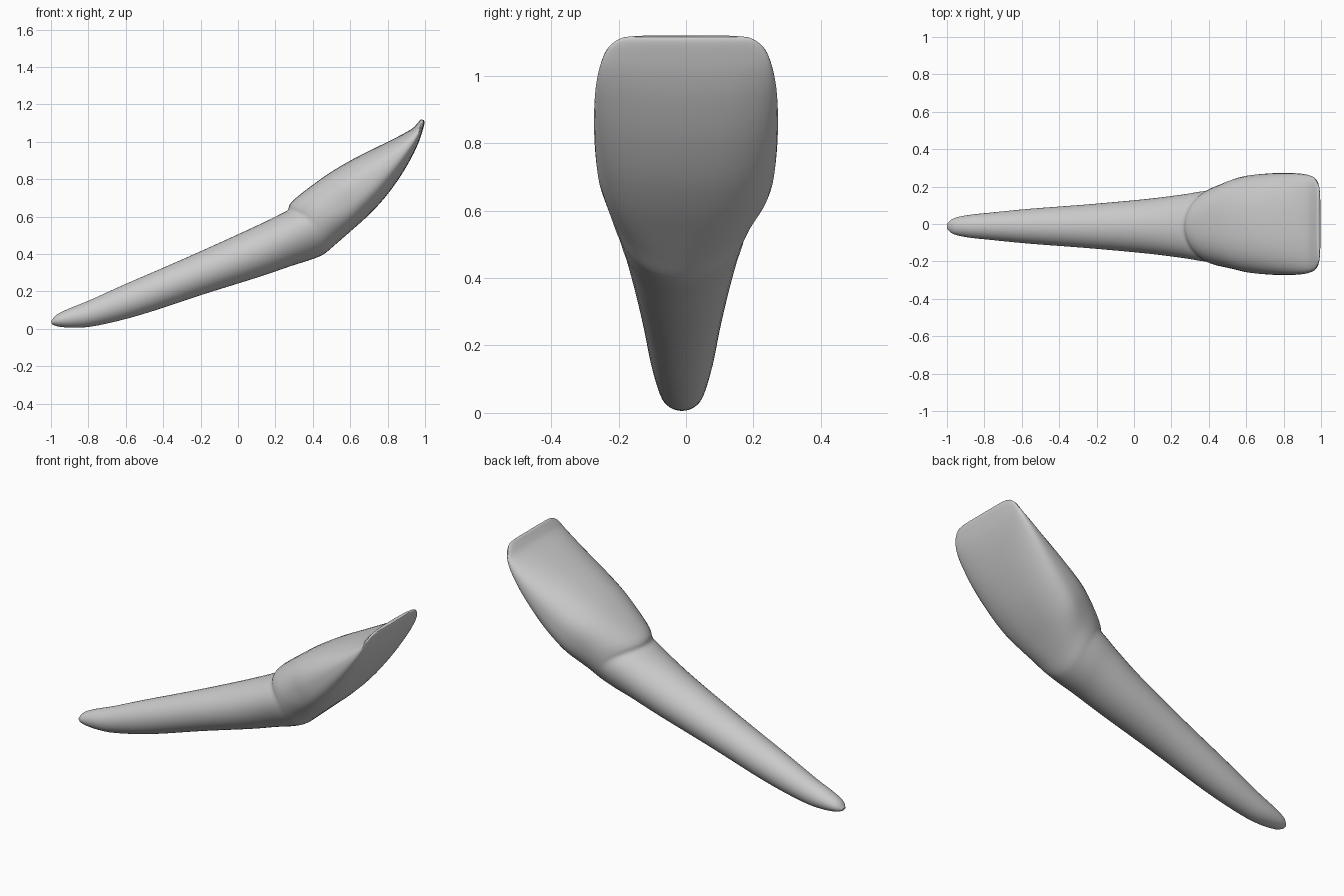
import bpy
import bmesh
import math

SEGMENTS = 40
STEPS = 4

# Cross-sections from root tip to biting edge:
# upper x, upper z, lower x, lower z, half width
SECTIONS = [
    (-1, .04, -.995, .025, .015),
    (-.97, .075, -.96, .012, .042),
    (-.9, .11, -.87, .006, .06),
    (-.8, .15, -.75, .018, .072),
    (-.6, .24, -.52, .075, .093),
    (-.3, .37, -.19, .183, .117),
    (0, .505, .12, .28, .145),
    (.15, .575, .28, .335, .167),
    (.23, .615, .37, .363, .184),
    (.265, .635, .43, .385, .192),
    (.277, .665, .467, .405, .203),
    (.31, .7, .52, .45, .218),
    (.4, .77, .6, .52, .24),
    (.5, .84, .69, .6, .26),
    (.62, .91, .78, .695, .27),
    (.75, .975, .865, .81, .273),
    (.86, 1.03, .93, .92, .268),
    (.93, 1.07, .967, 1, .255),
    (.96, 1.1, .987, 1.06, .235),
    (.975, 1.118, .997, 1.1, .2),
    (.982, 1.12, .995, 1.115, .16),
]


def smooth_step(value, low, high):
    t = min(max((value - low) / (high - low), 0), 1)
    return t * t * (3 - 2 * t)


def spline(a, b, c, d, t):
    """Curve through b and c, steered by a and d."""
    return b + t / 2 * (c - a + t * (2 * a - 5 * b + 4 * c - d
                                     + t * (3 * (b - c) + d - a)))


def refined_sections():
    last = len(SECTIONS) - 1
    for i in range(last):
        around = [SECTIONS[min(max(i + k, 0), last)] for k in (-1, 0, 1, 2)]
        for step in range(STEPS):
            yield [spline(*values, step / STEPS) for values in zip(*around)]
    yield SECTIONS[last]


def power(value, exponent):
    return math.copysign(abs(value) ** exponent, value)


def make_ring(bm, upper_x, upper_z, lower_x, lower_z, width):
    middle = (upper_x + lower_x) / 2
    crown = smooth_step(middle, .34, .55)
    # The crown is boxier than the root and widest towards its lower face
    roundness = 2 / (2 + .5 * crown)
    widest = .5 - .1 * crown
    # The neckline arches towards the crown at both sides
    arch = .07 * math.exp(-((middle - .37) / .18) ** 2)
    ring = []
    for k in range(SEGMENTS):
        angle = math.tau * k / SEGMENTS
        side = power(math.cos(angle), roundness)
        height = power(math.sin(angle), roundness)
        t = widest + height * (1 - widest if height > 0 else widest)
        shift = arch * math.cos(angle) ** 2
        ring.append(bm.verts.new((
            lower_x + t * (upper_x - lower_x) + .8 * shift,
            side * width - .012 * (1 - crown),
            lower_z + t * (upper_z - lower_z) + .6 * shift)))
    return ring


# Tooth: root and crown lofted as one closed skin
bm = bmesh.new()
rings = [make_ring(bm, *section) for section in refined_sections()]
for ring, following in zip(rings, rings[1:]):
    for k in range(SEGMENTS):
        n = (k + 1) % SEGMENTS
        bm.faces.new((ring[k], ring[n], following[n], following[k]))
bm.faces.new(rings[0])
bm.faces.new(rings[-1])
bmesh.ops.recalc_face_normals(bm, faces=bm.faces)

default_cube = bpy.data.objects.get("Cube")
if default_cube:
    bpy.data.objects.remove(default_cube, do_unlink=True)

mesh = bpy.data.meshes.new("tooth")
bm.to_mesh(mesh)
bm.free()
tooth = bpy.data.objects.new("tooth", mesh)
bpy.context.collection.objects.link(tooth)

# Plain grey enamel
enamel = bpy.data.materials.new("light grey")
enamel.use_nodes = True
colour = (.6, .6, .6, 1)
enamel.diffuse_color = colour
for node in enamel.node_tree.nodes:
    if node.type == 'BSDF_PRINCIPLED':
        node.inputs["Base Color"].default_value = colour
mesh.materials.append(enamel)

bpy.ops.object.select_all(action='DESELECT')
tooth.select_set(True)
bpy.context.view_layer.objects.active = tooth
bpy.ops.object.shade_smooth_by_angle(angle=math.radians(40))
